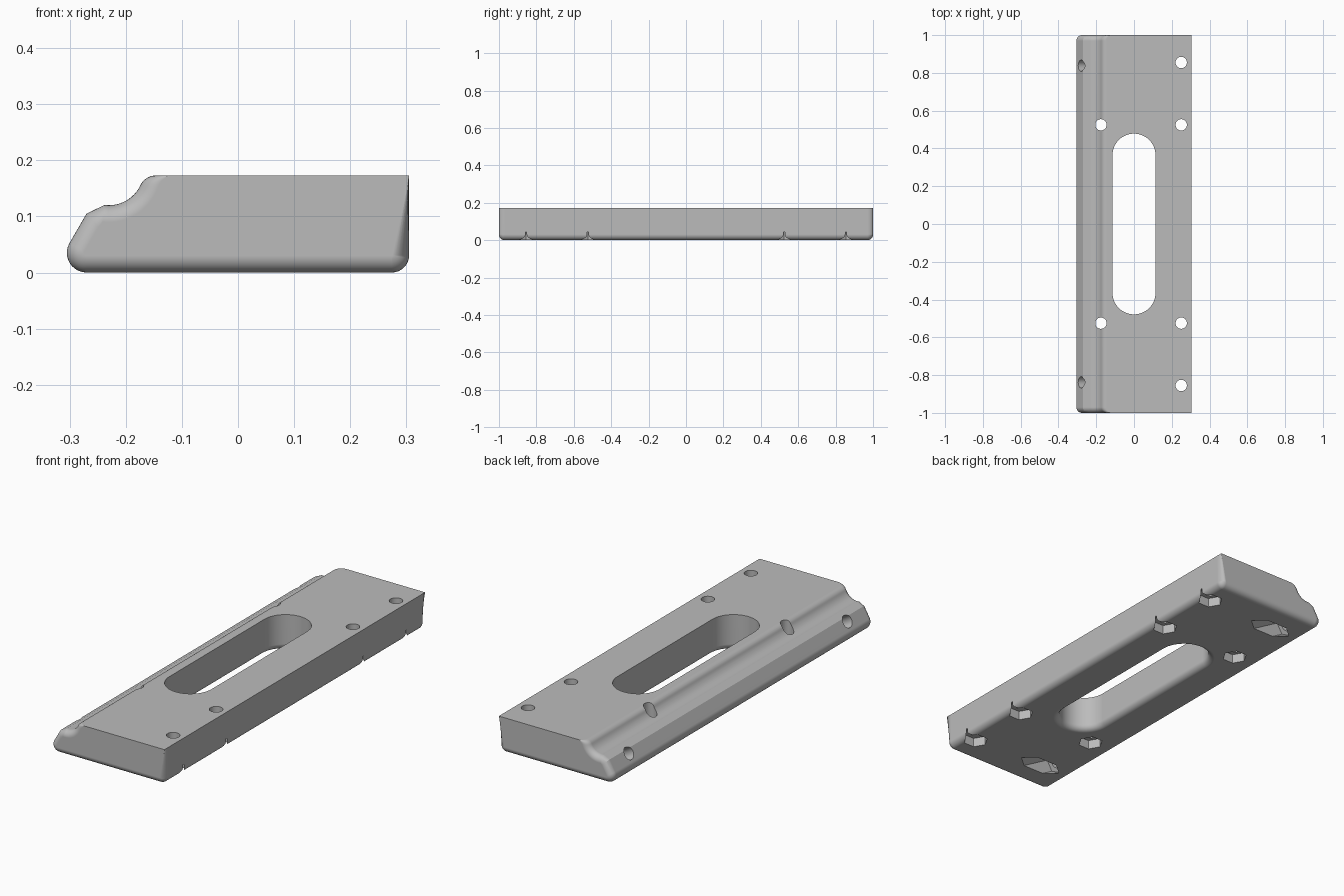
import bpy, bmesh, math
from mathutils import Matrix, Vector

if "Cube" in bpy.data.objects:
    bpy.data.objects.remove(bpy.data.objects["Cube"])

R = 0.03      # edge rounding
TOP = 0.173


def arc(cx, cz, r, a0, a1, n):
    return [(cx + r * math.cos(math.radians(a0 + (a1 - a0) * i / n)),
             cz + r * math.sin(math.radians(a0 + (a1 - a0) * i / n))) for i in range(n + 1)]


def loft(bm, rings):
    vs = [[bm.verts.new(p) for p in ring] for ring in rings]
    n = len(vs[0])
    for a, b in zip(vs, vs[1:]):
        for i in range(n):
            bm.faces.new((a[i], a[(i + 1) % n], b[(i + 1) % n], b[i]))
    bm.faces.new(vs[0])
    bm.faces.new(vs[-1])


def finish(bm, name):
    bmesh.ops.recalc_face_normals(bm, faces=bm.faces)
    me = bpy.data.meshes.new(name)
    bm.to_mesh(me)
    bm.free()
    ob = bpy.data.objects.new(name, me)
    bpy.context.collection.objects.link(ob)
    return ob


def prism(bm, matrix, radius, z0, z1, sides):
    ring = [(radius * math.cos(2 * math.pi * k / sides),
             radius * math.sin(2 * math.pi * k / sides)) for k in range(sides)]
    loft(bm, [[matrix @ Vector((x, y, z)) for x, y in ring] for z in (z0, z1)])


def section(f):
    """Cross-section with the rounded sides drawn in by f."""
    pts = arc(0.305 - 0.031, 0.031, 0.031 - f, 0, -90, 8)      # lower right rounding
    pts += arc(-0.27, 0.035, 0.035 - f, -90, -210, 10)         # lower left rounding
    pts.append((-0.27 + 0.70 * f, 0.105 - 0.79 * f))           # lip above the slope
    gx, gz, gr, fr = -0.23, 0.182, 0.062 + f, 0.03             # groove, then round to the top
    dz = TOP - fr - gz
    dx = math.sqrt((gr + fr) ** 2 - dz ** 2)
    ang = math.degrees(math.atan2(dz, dx))
    pts += arc(gx, gz, gr, -97, ang, 12)
    pts += arc(gx + dx, TOP - fr, fr, 180 + ang, 90, 8)[1:]
    pts.append((0.305, TOP))
    return pts


# Plate body, with rounded ends
steps = [math.radians(90 * i / 8) for i in range(9)]
ends = [(-1 + R * (1 - math.cos(t)), R * (1 - math.sin(t))) for t in steps]
ends += [(-y, f) for y, f in reversed(ends)]
bm = bmesh.new()
loft(bm, [[(x, y, z) for x, z in section(f)] for y, f in ends])
plate = finish(bm, "mounting_plate")

# Long slot, flared at the underside
bm = bmesh.new()
levels = [(-0.02, R)] + [(R * (1 - math.cos(t)), R * (1 - math.sin(t))) for t in steps] + [(0.25, 0)]
rings = []
for z, f in levels:
    r = 0.1135 + f
    rings.append([(x, y, z) for x, y in arc(0, 0.365, r, 0, 180, 24) + arc(0, -0.365, r, 180, 360, 24)])
loft(bm, rings)
slot = finish(bm, "slot_cutter")

# Bolt holes and hexagonal nut pockets, upright and slanted
holes, pockets = bmesh.new(), bmesh.new()
for side in (1, -1):
    for x, y in ((0.25, 0.855), (0.25, 0.525), (-0.175, 0.525)):
        m = Matrix.Translation((x, y * side, 0))
        prism(pockets, m, 0.057, -0.03, 0.045, 6)
        prism(holes, m, 0.03, -0.02, 0.25, 28)
    m = Matrix.Translation((-0.28, 0.838 * side, 0.087)) @ Matrix.Rotation(math.radians(120), 4, 'Y')
    prism(pockets, m, 0.057, 0.06, 0.36, 6)
    prism(holes, m, 0.03, -0.06, 0.12, 28)
cutters = [slot, finish(pockets, "pocket_cutter"), finish(holes, "hole_cutter")]

bpy.context.view_layer.objects.active = plate
plate.select_set(True)
for c in cutters:
    c.hide_render = True
    mod = plate.modifiers.new("cut", 'BOOLEAN')
    mod.operation = 'DIFFERENCE'
    mod.solver = 'EXACT'
    mod.object = c
    bpy.ops.object.modifier_apply(modifier=mod.name)
for c in cutters:
    bpy.data.objects.remove(c)

# Colour and shading
grey = bpy.data.materials.new("plain grey")
grey.diffuse_color = (0.5, 0.5, 0.5, 1)
grey.use_nodes = True
grey.node_tree.nodes["Principled BSDF"].inputs["Base Color"].default_value = grey.diffuse_color
plate.data.materials.clear()
plate.data.materials.append(grey)
for p in plate.data.polygons:
    p.material_index = 0
bpy.ops.object.shade_smooth_by_angle(angle=math.radians(25))
wn = plate.modifiers.new("even_shading", 'WEIGHTED_NORMAL')
wn.keep_sharp = True
